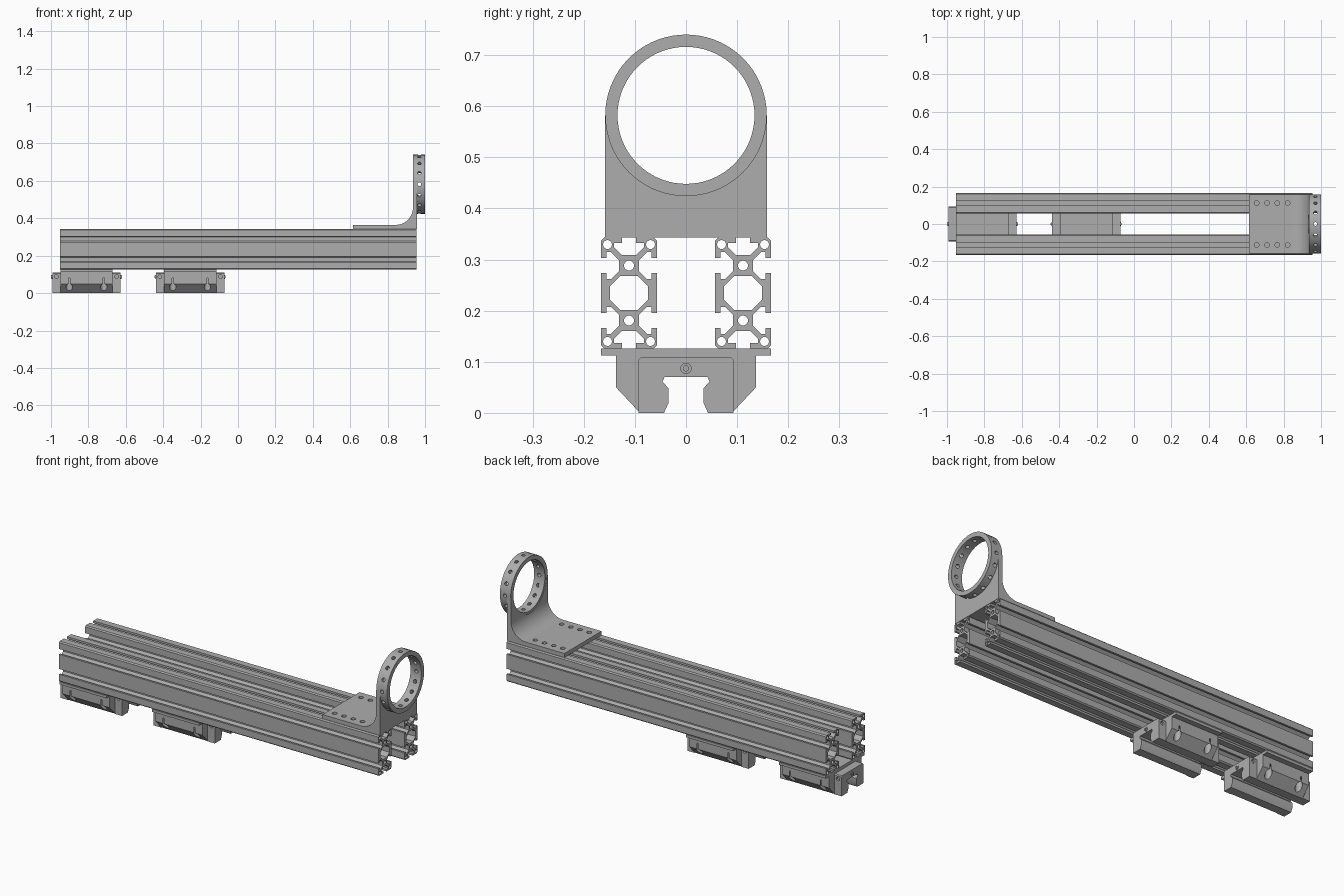
import bpy, bmesh
from math import sin, cos, pi
from mathutils import Matrix, Vector

cube = bpy.data.objects.get("Cube")
if cube:
    bpy.data.objects.remove(cube)

metal = bpy.data.materials.new("plain_grey_metal")
metal.use_nodes = True
grey = (0.42, 0.42, 0.42, 1)
metal.diffuse_color = grey
metal.node_tree.nodes["Principled BSDF"].inputs["Base Color"].default_value = grey

# Profile planes: y-z drawn and pushed along x, or x-z drawn and pushed along y
ALONG_X = Matrix(((0, 0, 1, 0), (1, 0, 0, 0), (0, 1, 0, 0), (0, 0, 0, 1)))
ALONG_Y = Matrix.Rotation(pi / 2, 4, 'X')
parts = []


def circle(cx, cy, r, n=20):
    return [(cx + r * cos(2 * pi * i / n), cy + r * sin(2 * pi * i / n)) for i in range(n)]


def mirrored(half):
    return half + [(-a, b) for a, b in reversed(half)]


def four_way(quarter):
    right = quarter + [(a, -b) for a, b in reversed(quarter)]
    return right + [(-a, -b) for a, b in quarter] + [(-a, b) for a, b in reversed(quarter)]


def add_object(name, mesh):
    obj = bpy.data.objects.new(name, mesh)
    bpy.context.collection.objects.link(obj)
    mesh.materials.clear()
    mesh.materials.append(metal)
    parts.append(obj)
    return obj


def extrude(name, loops, length, axis, centre=(0, 0, 0)):
    """Solid from closed outlines; inner outlines become holes."""
    curve = bpy.data.curves.new(name + "_profile", 'CURVE')
    curve.dimensions = '2D'
    curve.fill_mode = 'BOTH'
    curve.extrude = length / 2
    for loop in loops:
        spline = curve.splines.new('POLY')
        spline.points.add(len(loop) - 1)
        for point, (a, b) in zip(spline.points, loop):
            point.co = (a, b, 0, 1)
        spline.use_cyclic_u = True
    temp = bpy.data.objects.new("temp", curve)
    bpy.context.collection.objects.link(temp)
    graph = bpy.context.evaluated_depsgraph_get()
    mesh = bpy.data.meshes.new_from_object(temp.evaluated_get(graph))
    bpy.data.objects.remove(temp)
    bm = bmesh.new()
    bm.from_mesh(mesh)
    bmesh.ops.remove_doubles(bm, verts=bm.verts, dist=0.00005)
    bmesh.ops.recalc_face_normals(bm, faces=bm.faces)
    bm.transform(Matrix.Translation(centre) @ axis)
    bm.to_mesh(mesh)
    bm.free()
    mesh.name = name
    return add_object(name, mesh)


def cylinder_mesh(rods, n=20):
    """rods: list of (centre, direction, radius, length)"""
    bm = bmesh.new()
    for centre, direction, r, length in rods:
        turn = Vector(direction).to_track_quat('Z', 'Y').to_matrix().to_4x4()
        bmesh.ops.create_cone(bm, cap_ends=True, segments=n, radius1=r, radius2=r,
                              depth=length, matrix=Matrix.Translation(centre) @ turn)
    mesh = bpy.data.meshes.new("rods")
    bm.to_mesh(mesh)
    bm.free()
    return mesh


def drill(obj, rods, n=20):
    cutter = bpy.data.objects.new("cutter", cylinder_mesh(rods, n))
    bpy.context.collection.objects.link(cutter)
    cutter.hide_render = True
    mod = obj.modifiers.new("drill", 'BOOLEAN')
    mod.operation = 'DIFFERENCE'
    mod.solver = 'EXACT'
    mod.object = cutter
    graph = bpy.context.evaluated_depsgraph_get()
    mesh = bpy.data.meshes.new_from_object(obj.evaluated_get(graph))
    obj.modifiers.clear()
    obj.data = mesh
    mesh.materials.clear()
    mesh.materials.append(metal)
    bpy.data.objects.remove(cutter)


# Two slotted beams
unit = 0.1085 / 55.5
quarter = [(7, 38), (15, 46), (15, 50), (7, 50), (7, 55.5), (25, 55.5), (28, 52.5),
           (28, 35), (22.5, 35), (22.5, 41), (18, 41), (10, 33), (10, 22), (18, 14),
           (22.5, 14), (22.5, 20), (28, 20)]
loops = [four_way(quarter), four_way([(9, 17), (19, 7)])]
for s in (-1, 1):
    loops.append(circle(0, s * 27.5, 5))
    loops += [circle(t * 21.5, s * 48.5, 4.5, 14) for t in (-1, 1)]
loops = [[(a * unit, b * unit) for a, b in loop] for loop in loops]
for name, y in (("front_beam", -0.1115), ("back_beam", 0.1115)):
    extrude(name, loops, 1.907, ALONG_X, (0.0015, y, 0.2345))

# Angle bracket with a curved inner corner
ring_z, ring_r = 0.582, 0.158
fillet = [(0.845 + 0.09 * cos(a), 0.455 + 0.09 * sin(a))
          for a in [-i * pi / 24 for i in range(13)]]
outline = [(0.615, 0.343), (0.957, 0.343), (0.957, ring_z), (0.935, ring_z)]
bracket = extrude("angle_bracket", [outline + fillet + [(0.615, 0.365)]], 2 * ring_r, ALONG_Y)
drill(bracket, [((0.95, 0, ring_z), (1, 0, 0), 0.146, 0.2)], 64)
drill(bracket, [((0.656 + 0.055 * i, y, 0.35), (0, 0, 1), 0.0125, 0.1)
                for i in range(4) for y in (-0.112, 0.112)])

# Ring with radial holes
ring = extrude("clamp_ring", [circle(0, 0, ring_r, 72), circle(0, 0, 0.134, 72)],
               0.064, ALONG_X, (0.968, 0, ring_z))
spokes = []
for i in range(16):
    d = Vector((0, cos(i * pi / 8), sin(i * pi / 8)))
    spokes.append((Vector((0.97, 0, ring_z)) + d * 0.146, d, 0.01, 0.05))
drill(ring, spokes, 14)

# Two sliding carriages
slot = [(0, 0.07), (0.042, 0.07), (0.046, 0.061), (0.034, 0.048), (0.034, 0.02), (0.043, 0)]
body_half = slot[1:] + [(0.09, 0), (0.137, 0.05), (0.137, 0.112), (0.166, 0.112), (0.166, 0.126)]
cap_half = slot[1:] + [(0.093, 0), (0.093, 0.104), (0.088, 0.109)]
for label, x in (("outer", -0.81), ("inner", -0.256)):
    body = extrude(label + "_carriage_body", [mirrored(body_half)], 0.28, ALONG_X, (x, 0, 0))
    drill(body, [((x + s * 0.0925, y, 0.03), (0, 0, 1), 0.0175, 0.1)
                 for s in (-1, 1) for y in (-0.12, 0.12)])
    for side, s in (("left", 1), ("right", -1)):
        cx = x + s * 0.1615
        cap = extrude(f"{label}_carriage_{side}_cap", [mirrored(cap_half)],
                      0.043, ALONG_X, (cx, 0, 0))
        drill(cap, [((cx, y, 0.088), (0, 1, 0), 0.01, 0.02) for y in (-0.093, 0.093)], 14)
        nipple = cylinder_mesh([((x + s * 0.183, 0, 0.087), (1, 0, 0), 0.011, 0.006),
                                ((x + s * 0.185, 0, 0.087), (1, 0, 0), 0.006, 0.01)])
        add_object(f"{label}_carriage_{side}_nipple", nipple)

# Smooth the round surfaces, keep corners crisp
bpy.ops.object.select_all(action='DESELECT')
for obj in parts:
    obj.select_set(True)
bpy.context.view_layer.objects.active = parts[0]
bpy.ops.object.shade_smooth_by_angle(angle=pi / 6)
